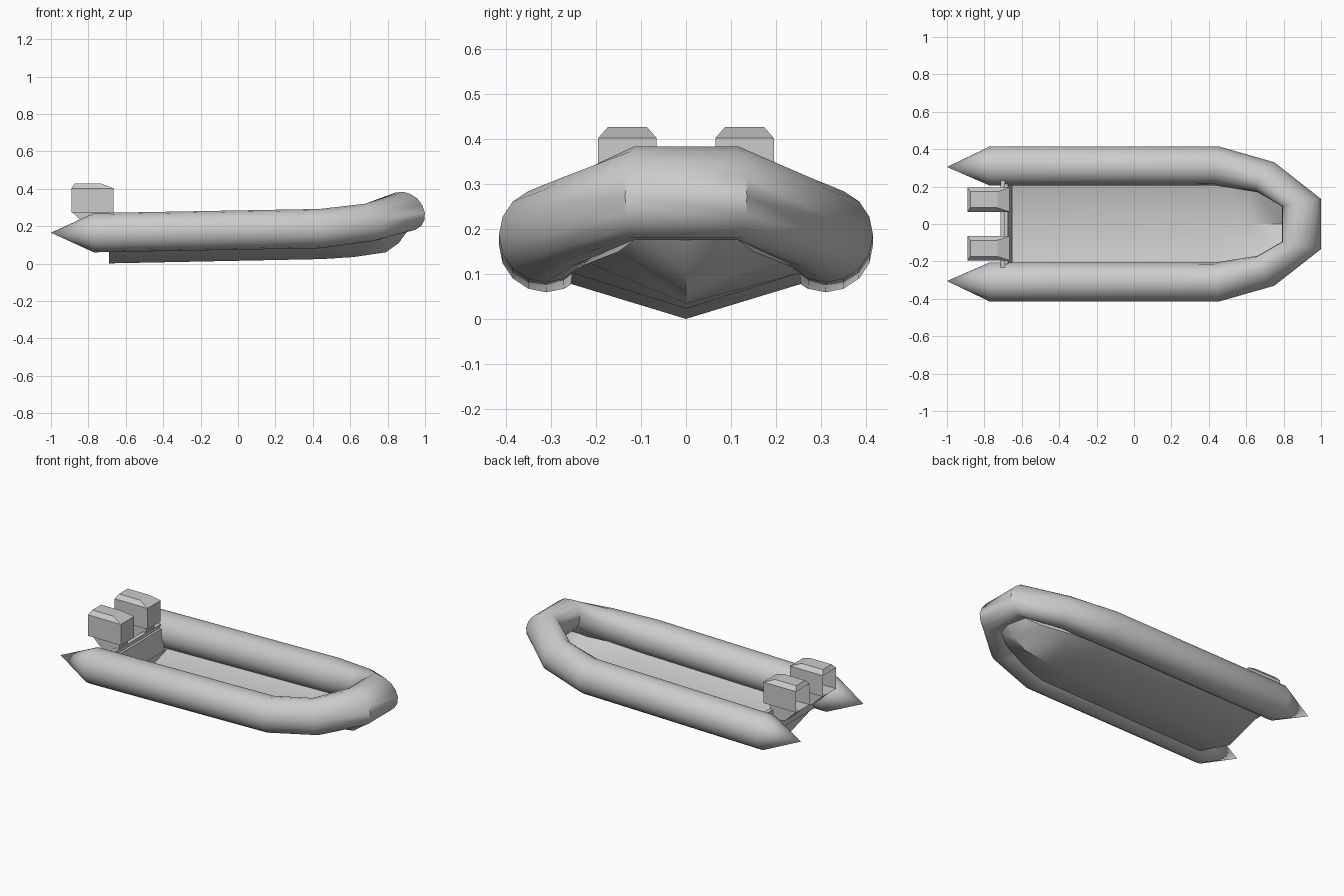
import bpy, math
from mathutils import Vector

if "Cube" in bpy.data.objects:
    bpy.data.objects.remove(bpy.data.objects["Cube"])

grey = bpy.data.materials.new("light_grey")
grey.diffuse_color = (0.6, 0.6, 0.6, 1)
grey.use_nodes = True
grey.node_tree.nodes["Principled BSDF"].inputs["Base Color"].default_value = grey.diffuse_color


def make(name, verts, faces, angle=None):
    me = bpy.data.meshes.new(name)
    me.from_pydata([tuple(v) for v in verts], [], faces)
    me.materials.append(grey)
    ob = bpy.data.objects.new(name, me)
    bpy.context.collection.objects.link(ob)
    bpy.ops.object.select_all(action='DESELECT')
    ob.select_set(True)
    bpy.context.view_layer.objects.active = ob
    bpy.ops.object.mode_set(mode='EDIT')
    bpy.ops.mesh.select_all(action='SELECT')
    bpy.ops.mesh.normals_make_consistent(inside=False)
    bpy.ops.object.mode_set(mode='OBJECT')
    if angle:
        bpy.ops.object.shade_smooth_by_angle(angle=math.radians(angle))
    return ob


def extrude_profile(name, pts, y0, y1):
    """Prism from an x-z outline spanning y0..y1."""
    n = len(pts)
    verts = [(x, y, z) for y in (y0, y1) for x, z in pts]
    faces = [tuple(range(n)), tuple(range(n, 2 * n))]
    faces += [(i, (i + 1) % n, n + (i + 1) % n, n + i) for i in range(n)]
    return make(name, verts, faces)


# Inflatable tube: mitred rings (centre, outward axis, up axis), mirrored across the bow
SIDES = 16
half = [((-.77, .31, .165), (0, .105, 0), (0, 0, .105)),
        ((.44, .311, .187), (.012, .104, 0), (-.002, 0, .105)),
        ((.705, .25, .22), (.045, .08, 0), (-.025, 0, .10)),
        ((.895, .115, .28), (.104, .02, -.008), (-.015, 0, .104))]
flip = [tuple((v[0], -v[1], v[2]) for v in r) for r in reversed(half)]
rings = half + flip
verts, faces = [], []
for c, h, v in rings:
    for k in range(SIDES):
        a = 2 * math.pi * k / SIDES
        verts.append(Vector(c) + Vector(h) * math.cos(a) + Vector(v) * math.sin(a))
for r in range(len(rings) - 1):
    for k in range(SIDES):
        a, b = r * SIDES + k, r * SIDES + (k + 1) % SIDES
        faces.append((a, b, b + SIDES, a + SIDES))
# Pointed tail cones
for y, start in ((.305, 0), (-.305, (len(rings) - 1) * SIDES)):
    tip = len(verts)
    verts.append((-1, y, .165))
    faces += [(start + k, start + (k + 1) % SIDES, tip) for k in range(SIDES)]
make("inflatable_tube", verts, faces, 50)

# V hull: x, keel height, chine half width, chine height
stations = [(-.69, .001, .26, .08), (.45, .024, .26, .105), (.62, .035, .215, .125),
            (.79, .06, .15, .15), (.86, .11, .11, .18), (.91, .18, .07, .215)]
verts, faces = [], []
for x, kz, w, cz in stations:
    verts += [(x, w, cz), (x, 0, kz), (x, -w, cz)]
T = .015
n = len(verts)
verts += [(x, y, z + T) for x, y, z in verts]
for i in range(len(stations) - 1):
    for j in (0, 1):
        a = 3 * i + j
        q = (a, a + 1, a + 4, a + 3)
        faces += [q, tuple(k + n for k in q)]
    for a in (3 * i, 3 * i + 2):
        faces.append((a, a + 3, a + 3 + n, a + n))
for a in (0, 1, n - 3, n - 2):
    faces.append((a, a + 1, a + 1 + n, a + n))
make("hull", verts, faces, 40)

# Transom: sloped inner wall above the V, and a mounting board
wall = [(-.69, .215), (-.675, .215), (-.65, .08), (-.69, .07)]
extrude_profile("transom_wall", wall, -.215, .215)
extrude_profile("transom_board", [(-.715, .235), (-.69, .235), (-.69, .09), (-.715, .09)],
                -.232, .232)
make("transom_lower", [(-.69, -.24, .09), (-.69, 0, .005), (-.69, .24, .09),
                       (-.65, -.24, .09), (-.65, 0, .005), (-.65, .24, .09)],
     [(0, 1, 2), (3, 4, 5), (0, 1, 4, 3), (1, 2, 5, 4), (2, 0, 3, 5)])

# Outboard motors: bevelled cowl open at the rear, plus a wedge bracket
for s, side in ((-1, "right"), (1, "left")):
    y = .13 * s
    levels = [(-.89, -.665, .065, .272, .272), (-.89, -.665, .065, .402, .402),
              (-.875, -.73, .043, .427, .427)]
    verts, faces = [], []
    for xa, xb, w, za, zb in levels:
        verts += [(xa, y - w, za), (xb, y - w, zb), (xb, y + w, zb), (xa, y + w, za)]
    for l in (0, 4):
        for k in range(4):
            if l == 0 and k == 3:
                continue
            m = (k + 1) % 4
            faces.append((l + k, l + m, l + 4 + m, l + 4 + k))
    faces += [(0, 1, 2, 3), (8, 9, 10, 11)]
    make("motor_cowl_" + side, verts, faces)
    extrude_profile("motor_bracket_" + side,
                    [(-.885, .273), (-.69, .273), (-.70, .17), (-.80, .19)],
                    y - .04, y + .04)
